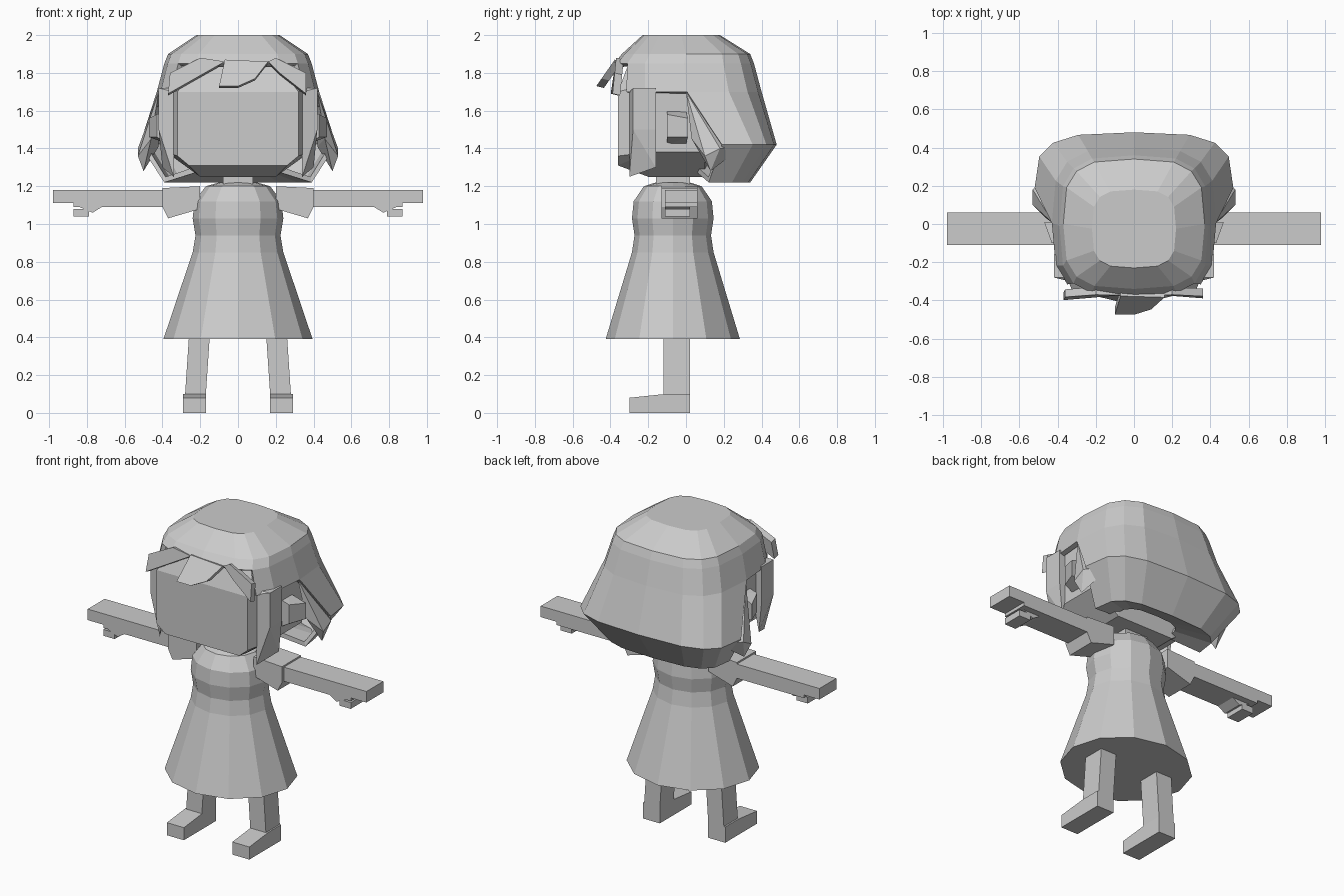
import bpy, bmesh, math
from itertools import product

default_cube = bpy.data.objects.get("Cube")
if default_cube:
    bpy.data.objects.remove(default_cube)

grey = bpy.data.materials.new("plain grey")
grey.use_nodes = True
grey.diffuse_color = (.6, .6, .6, 1)
grey.node_tree.nodes["Principled BSDF"].inputs["Base Color"].default_value = grey.diffuse_color


def finish(name, bm):
    """Turn the working mesh into a named grey object."""
    bmesh.ops.recalc_face_normals(bm, faces=bm.faces)
    mesh = bpy.data.meshes.new(name)
    bm.to_mesh(mesh)
    bm.free()
    mesh.materials.append(grey)
    obj = bpy.data.objects.new(name, mesh)
    bpy.context.collection.objects.link(obj)
    return obj


def hull(name, points):
    """Faceted convex solid around the points."""
    bm = bmesh.new()
    for point in points:
        bm.verts.new(point)
    result = bmesh.ops.convex_hull(bm, input=bm.verts)
    inside = [item for item in result["geom_interior"] if isinstance(item, bmesh.types.BMVert)]
    bmesh.ops.delete(bm, geom=inside, context="VERTS")
    return finish(name, bm)


def corners(xs, ys, zs):
    """All corner points of a block given by its ranges."""
    return list(product(xs, ys, zs))


def slab(profile, ys):
    """Side profile in x and z, spread between two depths."""
    return [(x, y, z) for (x, z), y in product(profile, ys)]


def pair(name, points):
    """Same solid on the left and mirrored on the right."""
    hull("left_" + name, points)
    hull("right_" + name, [(-x, y, z) for x, y, z in points])


def soften(value, power):
    return math.copysign(abs(value) ** power, value)


def loft(name, rings, sides, power, capped, covers):
    """Skin rounded rings, each given as height, half width, front and back."""
    bm = bmesh.new()
    angles = [math.tau * side / sides for side in range(sides)]
    loops = []
    for height, width, front, back in rings:
        middle, depth = (front + back) / 2, (back - front) / 2
        loops.append([bm.verts.new((width * soften(math.cos(angle), power),
                                    middle + depth * soften(math.sin(angle), power),
                                    height)) for angle in angles])
    for row, (upper, lower) in enumerate(zip(loops, loops[1:])):
        for side in range(sides):
            before = side - 1
            frontmost = min(math.sin(angles[before]), math.sin(angles[side]))
            if covers(row, frontmost):
                bm.faces.new((upper[before], lower[before], lower[side], upper[side]))
    for index in capped:
        bm.faces.new(loops[index])
    loose = [vert for vert in bm.verts if not vert.link_faces]
    bmesh.ops.delete(bm, geom=loose, context="VERTS")
    return finish(name, bm)


# Dress: round rings, a little shallower than wide, flaring to the hem
dress_profile = [(1.22, .1), (1.2, .17), (1.12, .23), (1.03, .24), (.94, .225), (.85, .24), (.39, .395)]
dress_centre, flatness = -.07, .9
loft("dress",
     [(height, width, dress_centre - flatness * width, dress_centre + flatness * width)
      for height, width in dress_profile],
     sides=12, power=1, capped=(0, -1), covers=lambda row, frontmost: True)

# Sleeves, arms and hands
arm_depth = (-.11, .06)
thumb_depth = (-.11, .02)
pair("sleeve", slab([(.2, 1.08), (.2, 1.2), (.4, 1.19), (.4, 1.09), (.37, 1.03)], (-.13, .06)))
pair("arm", corners((.35, .87), arm_depth, (1.09, 1.18)))
pair("hand", corners((.86, .98), arm_depth, (1.11, 1.18)))
pair("thumb", slab([(.72, 1.09), (.77, 1.06), (.84, 1.09)], thumb_depth))
pair("thumb_tip", corners((.79, .87), thumb_depth, (1.04, 1.08)))

# Legs and feet
pair("leg", slab([(.15, .4), (.26, .4), (.28, .1), (.17, .1)], (-.12, .02)))
foot_width = (.17, .29)
pair("foot", corners(foot_width, (-.3, .02), (0, .08)) + corners(foot_width, (-.11, .02), [.1]))

# Neck, and a head with a flat face, rounded brow and tucked jaw
hull("neck", corners((-.08, .08), (-.16, .02), (1.17, 1.3)))
face = corners((-.32, .32), [-.36], (1.36, 1.7))
chin = corners((-.26, .26), [-.36], [1.31])
skull = corners((-.38, .38), (-.2, .1), (1.38, 1.74))
brow = corners((-.2, .2), (-.3, .2), [1.86])
jaw = corners((-.2, .2), (-.2, .1), [1.25])
hull("head", face + chin + skull + brow + jaw)
pair("ear", corners([.36], (-.1, 0), (1.42, 1.6)) + corners([.43], [-.1], (1.46, 1.58))
     + corners([.47], [.01], (1.46, 1.56)))


# Hair shell: whole crown, sides down to the ears, back down to the nape
def hair_covers(row, frontmost):
    if row < 2:
        return True
    return frontmost > (-.8 if row == 2 else -.1)


hair = loft("hair",
            [(2, .22, -.23, .18), (1.9, .37, -.34, .34), (1.85, .39, -.38, .36), (1.7, .43, -.39, .4),
             (1.42, .52, -.1, .48), (1.22, .39, -.1, .34), (1.28, .2, -.1, .2)],
            sides=16, power=.6, capped=[0], covers=hair_covers)
thickness = hair.modifiers.new("thickness", "SOLIDIFY")
thickness.thickness = .03
thickness.offset = -1

# Side locks in front of the ears, and tips flicking out behind them
pair("side_lock", corners((.36, .42), (-.28, -.16), (1.5, 1.72))
     + corners([.34], [-.3], (1.25, 1.7)) + corners([.4], [-.16], [1.3]))
pair("hair_flick", [(.42, 0, 1.7), (.46, .03, 1.45), (.53, .1, 1.36), (.5, .13, 1.28),
                    (.53, .18, 1.4), (.42, .3, 1.41)])


def fringe(name, reach, outline):
    """Lock of hair that leans further forward the lower it hangs."""
    brow_line, root = 1.88, -.37
    sheet = [(x, root - reach * (brow_line - z), z) for x, z in outline]
    hull(name, sheet + [(x, y + .04, z - .01) for x, y, z in sheet])


# Fringe swept into three locks
fringe("right_fringe", .15, [(-.37, 1.69), (-.2, 1.79), (-.07, 1.86), (-.2, 1.88), (-.36, 1.8)])
fringe("middle_fringe", .7, [(-.1, 1.73), (0, 1.73), (.09, 1.77), (.16, 1.86), (-.07, 1.87)])
fringe("left_fringe", .1, [(.16, 1.86), (.22, 1.8), (.36, 1.69), (.36, 1.8), (.2, 1.88)])
